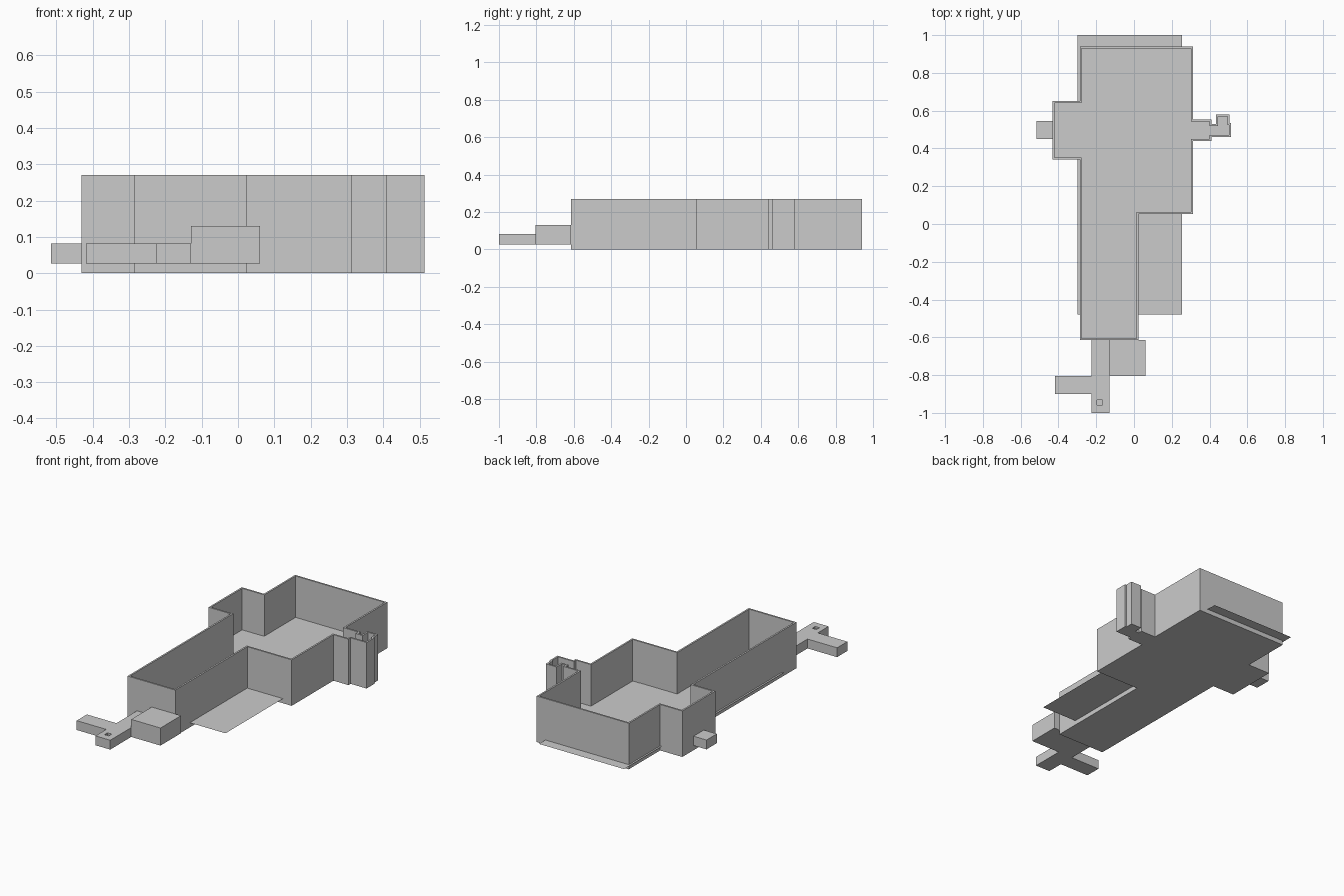
import bpy, bmesh
from mathutils import Vector

if "Cube" in bpy.data.objects:
    bpy.data.objects.remove(bpy.data.objects["Cube"])

WALL, TOP, LIFT = 0.01, 0.27, 0.027


def finish(name, bm):
    bmesh.ops.recalc_face_normals(bm, faces=bm.faces)
    me = bpy.data.meshes.new(name)
    bm.to_mesh(me)
    bm.free()
    ob = bpy.data.objects.new(name, me)
    bpy.context.collection.objects.link(ob)
    return ob


def prism(name, outline, z0, z1):
    bm = bmesh.new()
    base = bm.faces.new([bm.verts.new((x, y, z0)) for x, y in outline])
    top = bmesh.ops.extrude_face_region(bm, geom=[base], use_keep_orig=True)
    verts = [g for g in top["geom"] if isinstance(g, bmesh.types.BMVert)]
    bmesh.ops.translate(bm, verts=verts, vec=(0, 0, z1 - z0))
    return finish(name, bm)


def rect(x0, y0, x1, y1):
    return [(x0, y0), (x1, y0), (x1, y1), (x0, y1)]


def inset(outline, d):
    # right-angled, counter-clockwise outline moved inwards by d
    pts = [Vector(p) for p in outline]
    result = []
    for i, p in enumerate(pts):
        a = (p - pts[i - 1]).normalized()
        b = (pts[(i + 1) % len(pts)] - p).normalized()
        result.append(p + d * (Vector((-a.y, a.x)) + Vector((-b.y, b.x))))
    return result


def open_tray(name, outline, floor_z, top_z):
    bm = bmesh.new()
    inner = inset(outline, WALL)
    rings = [[bm.verts.new((p[0], p[1], z)) for p in ring] for ring, z in
             ((outline, 0), (outline, top_z), (inner, top_z), (inner, floor_z))]
    n = len(outline)
    for r0, r1 in zip(rings, rings[1:]):
        for i in range(n):
            j = (i + 1) % n
            bm.faces.new((r0[i], r0[j], r1[j], r1[i]))
    bm.faces.new(rings[0])
    bm.faces.new(rings[-1])
    return finish(name, bm)


# walled building with side alcove and small side rooms
plan = [(-0.287, -0.615), (0.023, -0.615), (0.023, 0.053), (0.312, 0.053),
        (0.312, 0.44), (0.41, 0.44), (0.41, 0.46), (0.513, 0.46),
        (0.513, 0.535), (0.505, 0.535), (0.505, 0.58), (0.435, 0.58),
        (0.435, 0.53), (0.41, 0.53), (0.41, 0.553), (0.312, 0.553),
        (0.312, 0.94), (-0.287, 0.94), (-0.287, 0.65), (-0.431, 0.65),
        (-0.431, 0.342), (-0.287, 0.342)]
open_tray("building_walls", plan, LIFT - 0.001, TOP)

# thin ground sheet crossing the building
bm = bmesh.new()
bm.faces.new([bm.verts.new((x, y, LIFT)) for x, y in rect(-0.298, -0.48, 0.255, 1.0)])
finish("ground_sheet", bm)

# low blocks outside the walls
prism("side_step", rect(-0.515, 0.45, -0.431, 0.545), LIFT, 0.082)
prism("entrance_block", rect(-0.13, -0.805, 0.06, -0.615), LIFT, 0.13)
path = prism("entrance_path", [(-0.226, -1.0), (-0.13, -1.0), (-0.13, -0.615),
                               (-0.226, -0.615), (-0.226, -0.805), (-0.418, -0.805),
                               (-0.418, -0.9), (-0.226, -0.9)], LIFT, 0.082)

# small recess in the end of the path
cutter = prism("recess_cutter", rect(-0.196, -0.959, -0.168, -0.931), 0.07, 0.1)
cutter.hide_render = True
cutter.hide_set(True)
cut = path.modifiers.new("recess", "BOOLEAN")
cut.operation = "DIFFERENCE"
cut.solver = "EXACT"
cut.object = cutter
